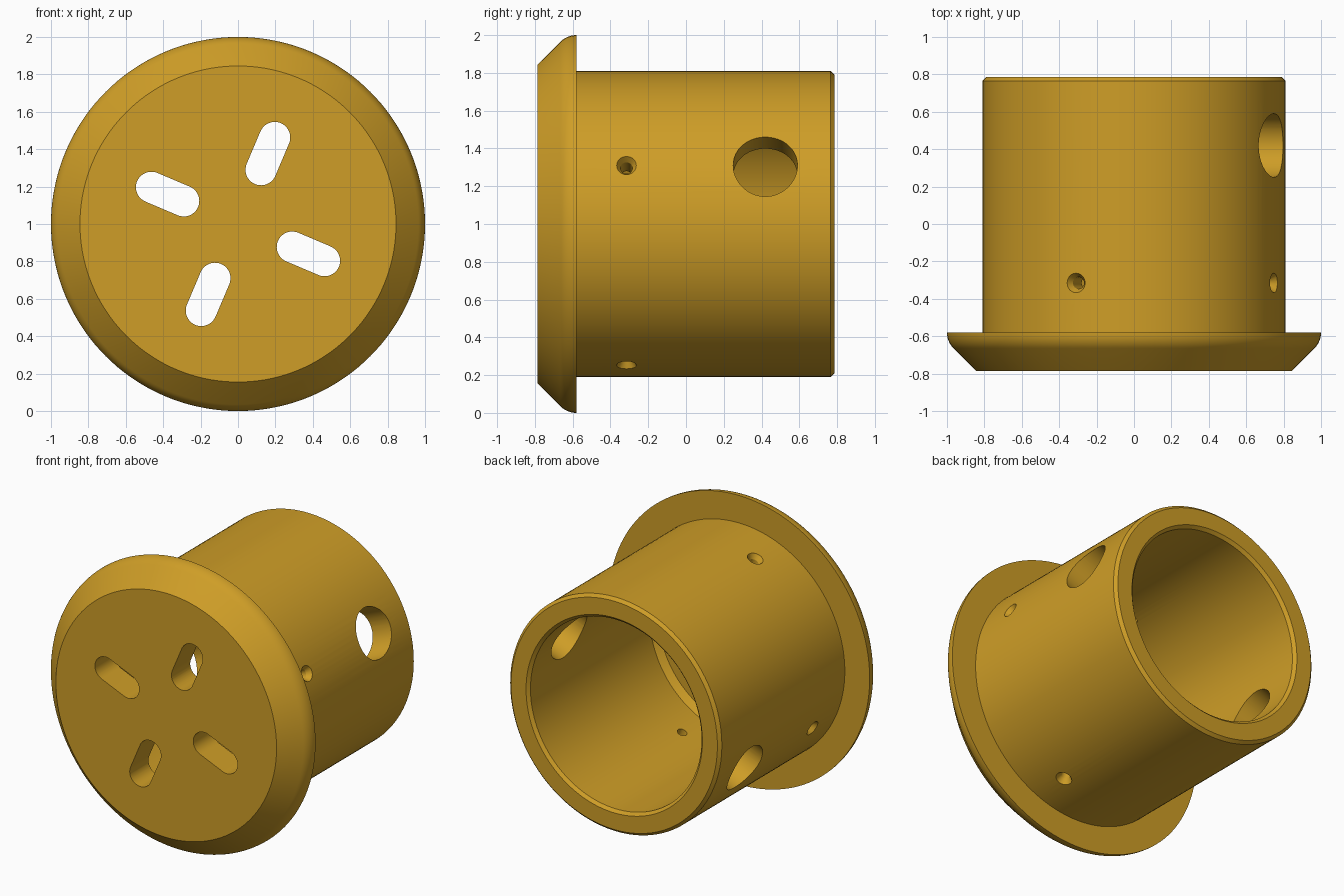
import bpy, bmesh, math
from mathutils import Matrix, Vector

if "Cube" in bpy.data.objects:
    bpy.data.objects.remove(bpy.data.objects["Cube"])

CENTRE_Z = 1.0


def lathe(bm, profile, matrix, steps):
    """Spin (radius, height) points around local Z, then place the solid."""
    part = bmesh.new()
    vs = [part.verts.new((r, 0, h)) for r, h in profile]
    edges = [part.edges.new(pair) for pair in zip(vs, vs[1:])]
    bmesh.ops.spin(part, geom=vs + edges, cent=(0, 0, 0), axis=(0, 0, 1),
                   angle=2 * math.pi, steps=steps, use_duplicate=False)
    bmesh.ops.remove_doubles(part, verts=part.verts[:], dist=1e-5)
    add(bm, part, matrix)


def slot(bm, angle):
    """Rounded radial slot, pushed through the front plate along Y."""
    part = bmesh.new()
    r, near, far, n = 0.083, 0.315, 0.503, 20
    pts = []
    for cx, start in ((far, -math.pi / 2), (near, math.pi / 2)):
        for i in range(n + 1):
            t = start + math.pi * i / n
            pts.append((cx + r * math.cos(t), -0.9, r * math.sin(t)))
    face = part.faces.new([part.verts.new(p) for p in pts])
    out = bmesh.ops.extrude_face_region(part, geom=[face])["geom"]
    bmesh.ops.translate(part, vec=(0, 0.5, 0),
                        verts=[g for g in out if isinstance(g, bmesh.types.BMVert)])
    add(bm, part, Matrix.Translation((0, 0, CENTRE_Z)) @ Matrix.Rotation(-angle, 4, "Y"))


def add(bm, part, matrix):
    bmesh.ops.transform(part, matrix=matrix, verts=part.verts[:])
    bmesh.ops.recalc_face_normals(part, faces=part.faces[:])
    tmp = bpy.data.meshes.new("tmp")
    part.to_mesh(tmp)
    part.free()
    bm.from_mesh(tmp)
    bpy.data.meshes.remove(tmp)


def make_object(name, bm):
    mesh = bpy.data.meshes.new(name)
    bm.to_mesh(mesh)
    bm.free()
    ob = bpy.data.objects.new(name, mesh)
    bpy.context.collection.objects.link(ob)
    return ob


def radial(angle, y):
    return Matrix.Translation((0, y, CENTRE_Z)) @ Matrix.Rotation(math.pi / 2 - angle, 4, "Y")


# Flanged cup: front plate, rounded flange rim, tube and hollow bore
R = 0.12
rim = [(1 - R + R * math.cos(t), -0.58 - R * math.sin(t))
       for t in (math.pi / 4 * (1 - i / 8) for i in range(9))]
profile = [(0, -0.785), (0.845, -0.785)] + rim + [
    (0.81, -0.58), (0.81, 0.765), (0.79, 0.785),      # outer tube and end chamfer
    (0.675, 0.785), (0.655, 0.765),                   # bore mouth chamfer
    (0.655, -0.54), (0.615, -0.58), (0, -0.58)]       # bore wall and floor
bm = bmesh.new()
lathe(bm, profile, Matrix.Translation((0, 0, CENTRE_Z)) @ Matrix.Rotation(-math.pi / 2, 4, "X"), 144)
cup = make_object("flanged_cup", bm)

# Cutters: cross hole, countersunk screw holes and plate slots
bm = bmesh.new()
tilt = math.radians(22.5)
lathe(bm, [(0, -1), (0.17, -1), (0.17, 1), (0, 1)], radial(tilt, 0.42), 64)
for k in range(4):
    turn = k * math.pi / 2
    lathe(bm, [(0, 0.5), (0.032, 0.5), (0.032, 0.775), (0.052, 0.808), (0.052, 0.9), (0, 0.9)],
          radial(tilt + turn, -0.315), 32)
    slot(bm, math.radians(67) + turn)
cutter = make_object("hole_cutter", bm)
cutter.hide_render = True

mod = cup.modifiers.new("holes", "BOOLEAN")
mod.operation = "DIFFERENCE"
mod.solver = "EXACT"
mod.object = cutter
bpy.context.view_layer.objects.active = cup
cup.select_set(True)
cutter.select_set(False)
bpy.ops.object.modifier_apply(modifier=mod.name)
bpy.data.objects.remove(cutter)

# Single golden finish
gold = bpy.data.materials.new("golden_yellow")
gold.diffuse_color = (0.62, 0.34, 0.02, 1)
gold.use_nodes = True
gold.node_tree.nodes["Principled BSDF"].inputs["Base Color"].default_value = gold.diffuse_color
cup.data.materials.clear()
cup.data.materials.append(gold)
bpy.ops.object.shade_smooth_by_angle(angle=math.radians(30))
